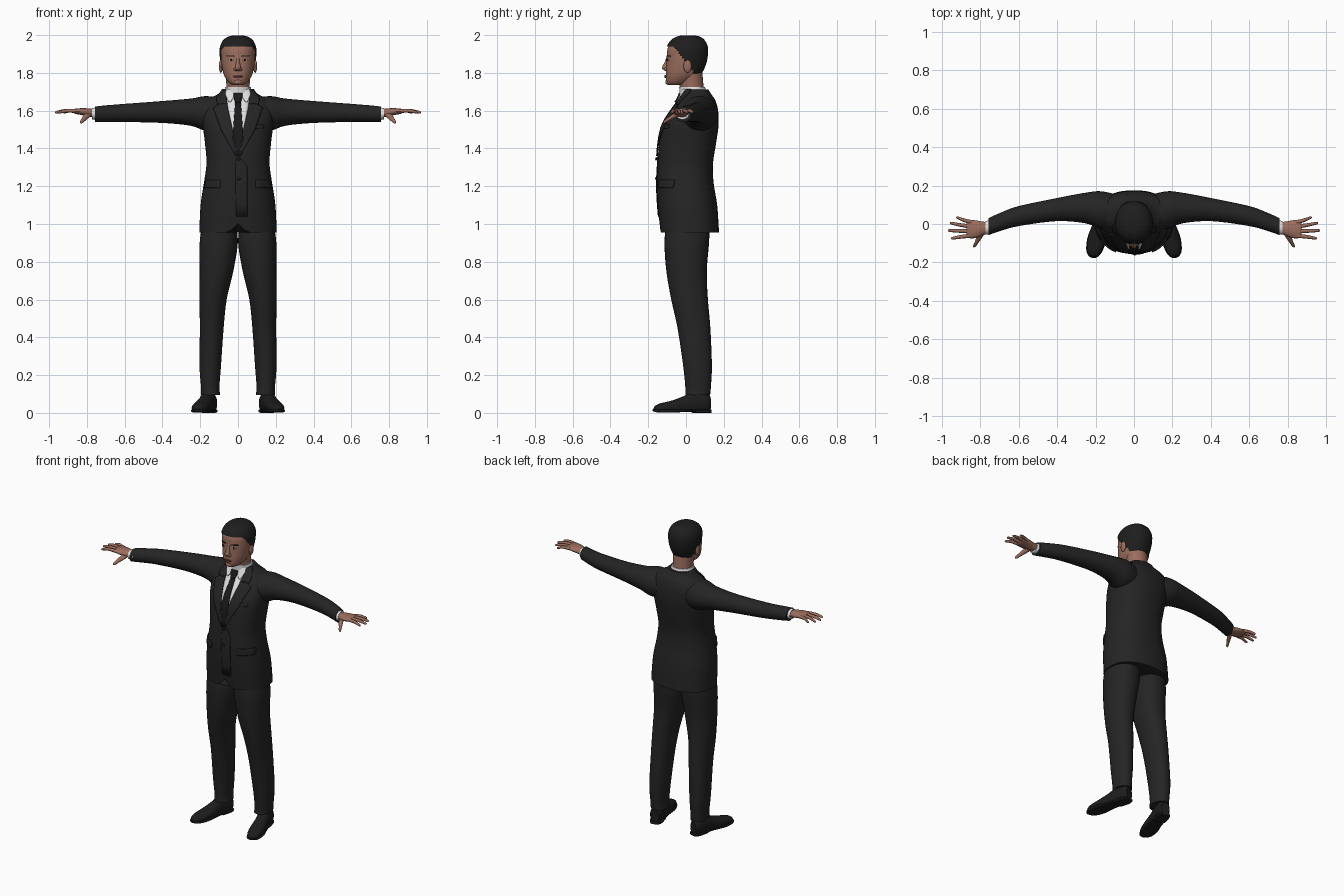
import bpy, bmesh, math
from mathutils import Vector
from mathutils.bvhtree import BVHTree

if "Cube" in bpy.data.objects:
    bpy.data.objects.remove(bpy.data.objects["Cube"])
made = []


def material(name, *rgb):
    m = bpy.data.materials.new(name)
    m.use_nodes = True
    m.diffuse_color = (*rgb, 1)
    node = next(n for n in m.node_tree.nodes if n.type == "BSDF_PRINCIPLED")
    node.inputs["Base Color"].default_value = (*rgb, 1)
    node.inputs["Roughness"].default_value = 0.8
    return m


SUIT = material("charcoal suit", .018, .018, .018)
SHIRT = material("white shirt", .75, .75, .76)
TIE = material("black tie", .01, .01, .011)
SKIN = material("skin", .33, .155, .11)
HAIR = material("dark hair", .014, .013, .013)
LIPS = material("lips", .22, .08, .065)
EYE = material("eye white", .4, .34, .31)
IRIS = material("dark iris", .02, .012, .01)
SHOE = material("shoe leather", .012, .012, .012)


def add(name, bm, mat):
    me = bpy.data.meshes.new(name)
    bm.to_mesh(me)
    bm.free()
    me.materials.append(mat)
    ob = bpy.data.objects.new(name, me)
    bpy.context.collection.objects.link(ob)
    made.append(ob)
    return ob


def spline(rows, steps):
    """Smooth in-between rows through the given ones."""
    out = []
    for i in range(len(rows) - 1):
        a, b, c, d = (rows[max(0, min(len(rows) - 1, i + k))] for k in (-1, 0, 1, 2))
        for j in range(steps):
            t = j / steps
            out.append([q + t / 2 * (r - p + t * (2 * p - 5 * q + 4 * r - s + t * (3 * (q - r) + s - p)))
                        for p, q, r, s in zip(a, b, c, d)])
    return out + [list(rows[-1])]


def loft(name, mat, rows, axis="z", side=1, segs=32, steps=5, power=2.0, grow=0, floor=None):
    """Rows are (position on axis, centre a, centre b, radius a, radius b)."""
    bm = bmesh.new()
    rings = []
    for t, a, b, ra, rb in spline(rows, steps):
        ring = []
        for k in range(segs):
            w = 2 * math.pi * k / segs
            c, s = math.cos(w), math.sin(w)
            u = a + (ra + grow) * math.copysign(abs(c) ** (2 / power), c)
            v = b + (rb + grow) * math.copysign(abs(s) ** (2 / power), s)
            p = {"x": (t, u, v), "y": (u, t, v), "z": (u, v, t)}[axis]
            z = p[2] if floor is None else max(p[2], floor)
            ring.append(bm.verts.new((p[0] * side, p[1], z)))
        rings.append(ring)
    for r, q in zip(rings, rings[1:]):
        for k in range(segs):
            n = (k + 1) % segs
            bm.faces.new((r[k], r[n], q[n], q[k]))
    bm.faces.new(rings[0])
    bm.faces.new(rings[-1])
    bmesh.ops.recalc_face_normals(bm, faces=bm.faces)
    return add(name, bm, mat)


def depth(rows):
    """Turn (z, front y, back y, half width) into loft rows."""
    return [(z, 0, (f + b) / 2, w, (b - f) / 2) for z, f, b, w in rows]


def tree(ob):
    return BVHTree.FromPolygons([v.co for v in ob.data.vertices],
                                [p.vertices for p in ob.data.polygons])


def plate(name, mat, target, rows, side=1, lift=.002, thick=.004, steps=4, cols=6):
    """Thin patch laid on the front of a body; rows are (z, x from, x to)."""
    bm = bmesh.new()
    grid = []
    for i in range(len(rows) - 1):
        last = i == len(rows) - 2
        for j in range(steps + last):
            z, x0, x1 = (p + (q - p) * j / steps for p, q in zip(rows[i], rows[i + 1]))
            line = []
            for k in range(cols + 1):
                x = side * (x0 + (x1 - x0) * k / cols)
                hit = target.ray_cast(Vector((x, -1, z)), Vector((0, 1, 0)))[0]
                hit = hit or target.find_nearest(Vector((x, -.05, z)))[0]
                line.append(bm.verts.new((x, hit.y - lift, z)))
            grid.append(line)
    for r, q in zip(grid, grid[1:]):
        for k in range(cols):
            f = bm.faces.new((r[k], r[k + 1], q[k + 1], q[k]))
            f.normal_update()
            if f.normal.y > 0:
                f.normal_flip()
    ob = add(name, bm, mat)
    mod = ob.modifiers.new("thickness", "SOLIDIFY")
    mod.thickness, mod.offset = thick, 1
    return ob


def ball(name, mat, centre, size):
    bm = bmesh.new()
    bmesh.ops.create_uvsphere(bm, u_segments=16, v_segments=10, radius=1)
    bmesh.ops.scale(bm, vec=size, verts=bm.verts)
    bmesh.ops.translate(bm, vec=centre, verts=bm.verts)
    return add(name, bm, mat)


# Jacket body, with the front hem cut away at the centre
jacket = loft("jacket_body", SUIT, depth([
    (.955, -.137, .175, .205), (1.1, -.15, .165, .198), (1.22, -.155, .146, .18),
    (1.32, -.15, .143, .167), (1.42, -.143, .158, .174), (1.52, -.123, .172, .186),
    (1.6, -.075, .17, .19), (1.655, -.035, .155, .165), (1.685, -.022, .135, .11),
    (1.712, -.012, .118, .08)]), segs=48, power=2.35)
for v in jacket.data.vertices:
    if v.co.y < 0 and v.co.z < 1.04:
        v.co.z += max(0, .05 - abs(v.co.x)) * (1.04 - v.co.z) / .085
chest = tree(jacket)

# Shirt front, tie and jacket closure
plate("shirt_front", SHIRT, chest, [(1.7, -.062, .062), (1.6, -.054, .054), (1.37, -.002, .002)],
      lift=.001, thick=.003, steps=8)
plate("tie_blade", TIE, chest, [(1.65, -.014, .014), (1.46, -.029, .029), (1.365, -.004, .004)],
      lift=.006, thick=.004)
plate("tie_knot", TIE, chest, [(1.69, -.022, .022), (1.67, -.023, .023), (1.642, -.014, .014)],
      lift=.01, thick=.009)
plate("front_overlap", SUIT, chest, [(1.375, -.006, .004), (1.3, -.014, .05), (1.04, -.01, .05)],
      lift=.0, thick=.004)
for z in (1.345, 1.24):
    ball("jacket_button", SHOE, (.004, -.158, z), (.009, .005, .009))
plate("breast_pocket", SUIT, chest, [(1.525, .085, .135), (1.505, .085, .135)], lift=.001)

# Neck and shirt collar
loft("neck", SKIN, depth([(1.66, -.02, .1, .062), (1.74, -.035, .092, .062),
                          (1.82, -.04, .085, .068)]))
loft("collar_band", SHIRT, depth([(1.67, -.035, .112, .08), (1.7, -.034, .108, .074),
                                  (1.726, -.036, .1, .067)]))

# Head and hair cap
skull = depth([(1.735, -.092, -.01, .03), (1.752, -.104, .03, .052), (1.79, -.106, .075, .075),
               (1.84, -.104, .1, .086), (1.89, -.101, .11, .091), (1.93, -.097, .11, .09),
               (1.965, -.077, .095, .075), (1.986, -.046, .07, .048), (1.994, -.012, .035, .015)])
head = loft("head", SKIN, skull, segs=48, power=2.15)
hair = loft("hair", HAIR, skull, segs=64, steps=8, power=2.15, grow=.006)
bm = bmesh.new()
bm.from_mesh(hair.data)
bare = [f for f in bm.faces if f.calc_center_median().z
        < max(1.765, 1.936 - 1.3 * max(0, f.calc_center_median().y + .065))]
bmesh.ops.delete(bm, geom=bare, context="FACES")
bmesh.ops.translate(bm, vec=(0, 0, .005), verts=bm.verts)
bm.to_mesh(hair.data)
bm.free()
face = tree(head)

# Face
loft("nose", SKIN, [(1.888, 0, -.096, .007, .006), (1.86, 0, -.1, .009, .012),
                    (1.828, 0, -.107, .015, .02), (1.816, 0, -.105, .016, .014),
                    (1.81, 0, -.1, .01, .006)], segs=16)
plate("upper_lip", LIPS, face, [(1.79, -.008, .008), (1.782, -.026, .026)], thick=.005)
plate("lower_lip", LIPS, face, [(1.781, -.025, .025), (1.772, -.011, .011)], thick=.006)
ball("chin", SKIN, (0, -.092, 1.752), (.026, .018, .016))


def shoe_part(name, rows, s, **options):
    """Loft along the foot, then turn the toe outward about the heel."""
    ob = loft(name, SHOE, rows, "y", **options)
    for v in ob.data.vertices:
        x, y = v.co.x, v.co.y
        c, n = math.cos(.25), math.sin(.25)
        v.co.x, v.co.y = s * (.142 + c * x - n * y), .122 + n * x + c * y
    if s < 0:
        ob.data.flip_normals()


for s, tag in ((1, "left_"), (-1, "right_")):
    # Face sides
    plate(tag + "eye", EYE, face, [(1.873, .03, .045), (1.868, .023, .051), (1.863, .03, .046)],
          s, thick=.002)
    plate(tag + "iris", IRIS, face, [(1.874, .033, .042), (1.863, .033, .042)], s, .004, .002)
    plate(tag + "brow", HAIR, face, [(1.893, .024, .056), (1.886, .018, .06)], s, .001)
    ball(tag + "ear", SKIN, (s * .091, .008, 1.835), (.01, .021, .035))
    ball(tag + "nostril_wing", SKIN, (s * .014, -.104, 1.819), (.009, .012, .009))

    # Lapels, collar points and pocket flaps
    plate(tag + "collar_point", SHIRT, chest, [(1.712, .018, .06), (1.685, .015, .066),
                                               (1.645, .038, .05)], s, .006, .006)
    plate(tag + "collar_wing", SUIT, chest, [(1.71, .064, .08), (1.665, .06, .112),
                                             (1.632, .056, .11)], s, .004, .006)
    plate(tag + "lapel", SUIT, chest, [(1.638, .056, .088), (1.612, .053, .13), (1.5, .028, .09),
                                       (1.36, .0, .012)], s, .004, .006)
    plate(tag + "pocket_flap", SUIT, chest, [(1.232, .092, .172), (1.19, .092, .174)], s, .001, .006)

    # Sleeve and cuff
    loft(tag + "sleeve", SUIT, [
        (.08, .06, 1.58, .09, .085), (.17, .072, 1.585, .098, .092), (.25, .083, 1.592, .08, .072),
        (.4, .075, 1.593, .06, .058), (.6, .041, 1.588, .052, .048), (.7, .009, 1.584, .047, .044),
        (.757, -.014, 1.581, .044, .041)], "x", s)
    loft(tag + "shirt_cuff", SHIRT, [(.74, -.014, 1.583, .038, .035),
                                     (.772, -.02, 1.584, .035, .03)], "x", s)

    # Hand: palm, four fingers, thumb
    loft(tag + "palm", SKIN, [
        (.755, -.018, 1.585, .027, .022), (.79, -.024, 1.59, .037, .022),
        (.83, -.027, 1.595, .047, .018), (.865, -.027, 1.597, .045, .013),
        (.872, -.027, 1.597, .035, .006)], "x", s, segs=20)
    for finger, y0, y1, tip in (("little", .009, .033, .925), ("ring", -.014, .004, .957),
                                ("middle", -.038, -.034, .968), ("index", -.06, -.074, .952)):
        mid = (.85 + tip) / 2
        loft(tag + finger + "_finger", SKIN, [
            (.845, y0, 1.597, .011, .011), (mid, (y0 + y1) / 2, 1.6, .0095, .0095),
            (tip - .008, y1, 1.592, .007, .007), (tip, y1, 1.59, .002, .002)], "x", s, 12, 4)
    loft(tag + "thumb", SKIN, [
        (-.03, .785, 1.587, .018, .014), (-.065, .802, 1.571, .016, .014),
        (-.095, .818, 1.553, .011, .011), (-.115, .829, 1.54, .008, .008),
        (-.121, .832, 1.537, .002, .002)], "y", s, 14, 4)

    # Trouser leg
    loft(tag + "trouser_leg", SUIT, [
        (1.0, .1, .01, .088, .115), (.9, .102, .004, .101, .118), (.75, .114, .003, .089, .107),
        (.6, .132, .019, .072, .097), (.45, .139, .042, .063, .087), (.25, .147, .061, .057, .076),
        (.14, .147, .064, .049, .068), (.095, .145, .062, .051, .066)], "z", s, power=2.15)

    # Shoe: upper, sole and heel
    shoe_part(tag + "shoe_upper", [
        (.004, 0, .05, .026, .04), (-.02, 0, .052, .038, .055), (-.09, 0, .05, .04, .06),
        (-.13, 0, .042, .041, .05), (-.2, 0, .032, .046, .034), (-.26, 0, .026, .04, .026),
        (-.29, 0, .022, .026, .018), (-.302, 0, .02, .006, .006)], s, floor=.014, power=2.2)
    shoe_part(tag + "sole", [
        (.008, 0, .012, .024, .006), (-.02, 0, .012, .04, .007), (-.12, 0, .012, .04, .007),
        (-.21, 0, .01, .049, .009), (-.27, 0, .011, .041, .009), (-.297, 0, .013, .026, .007),
        (-.308, 0, .014, .006, .005)], s, power=3)
    shoe_part(tag + "heel", [(.008, 0, .008, .026, .008), (-.02, 0, .008, .039, .008),
                             (-.085, 0, .008, .039, .008)], s, power=4)

# Smooth shading with sharp hems and edges
bpy.ops.object.select_all(action="DESELECT")
for ob in made:
    ob.select_set(True)
bpy.context.view_layer.objects.active = made[0]
bpy.ops.object.shade_smooth_by_angle(angle=math.radians(45))
